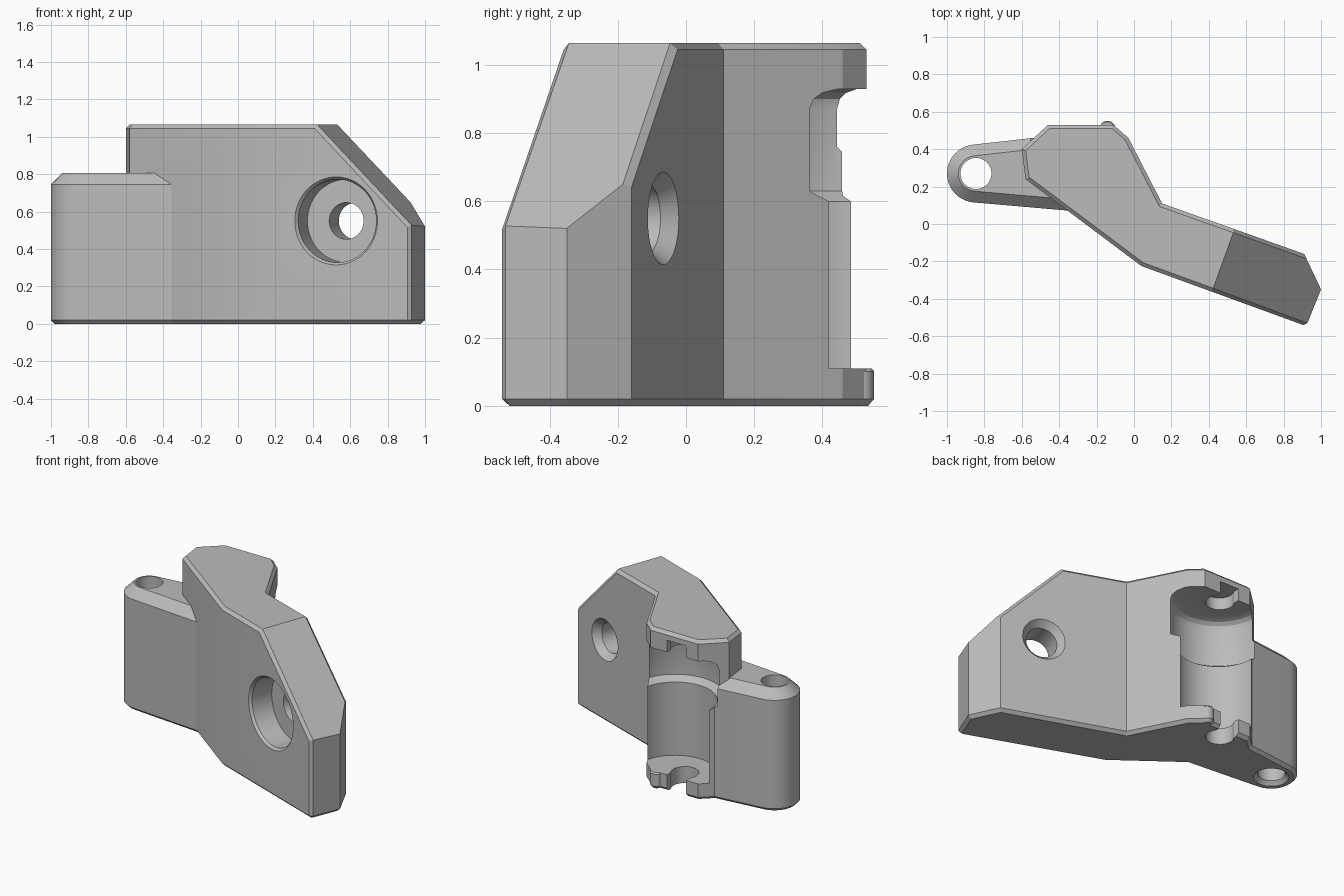
import bpy, bmesh
from math import sin, cos, pi, radians
from mathutils import Vector, Matrix

if "Cube" in bpy.data.objects:
    bpy.data.objects.remove(bpy.data.objects["Cube"], do_unlink=True)

grey = bpy.data.materials.new("plain grey")
grey.use_nodes = True
colour = (0.5, 0.5, 0.5, 1)
grey.diffuse_color = colour
grey.node_tree.nodes["Principled BSDF"].inputs["Base Color"].default_value = colour


def finish(bm, name):
    bmesh.ops.recalc_face_normals(bm, faces=bm.faces)
    mesh = bpy.data.meshes.new(name)
    bm.to_mesh(mesh)
    bm.free()
    mesh.materials.append(grey)
    ob = bpy.data.objects.new(name, mesh)
    bpy.context.collection.objects.link(ob)
    return ob


def prism(outline, z0, z1):
    bm = bmesh.new()
    base = bm.faces.new([bm.verts.new((x, y, z0)) for x, y in outline])
    top = bmesh.ops.extrude_face_region(bm, geom=[base])["geom"]
    moved = [v for v in top if isinstance(v, bmesh.types.BMVert)]
    bmesh.ops.translate(bm, verts=moved, vec=(0, 0, z1 - z0))
    bmesh.ops.recalc_face_normals(bm, faces=bm.faces)
    return bm


def chamfer(bm, edges, size):
    bmesh.ops.bevel(bm, geom=edges, offset=size, segments=1, profile=0.5,
                    affect='EDGES', clamp_overlap=False)


def level_edges(bm, z):
    return [e for e in bm.edges if all(abs(v.co.z - z) < 1e-4 for v in e.verts)]


def turned(name, profile, place, sides=64):
    """Solid of revolution from (radius, height) pairs."""
    bm = bmesh.new()
    rings = [[bm.verts.new((r * cos(2 * pi * i / sides), r * sin(2 * pi * i / sides), z))
              for i in range(sides)] for r, z in profile]
    for a, b in zip(rings, rings[1:]):
        for i in range(sides):
            j = (i + 1) % sides
            bm.faces.new((a[i], a[j], b[j], b[i]))
    bm.faces.new(rings[0])
    bm.faces.new(rings[-1])
    bm.transform(place)
    return finish(bm, name)


def combine(ob, tool, operation):
    mod = ob.modifiers.new("cut", 'BOOLEAN')
    mod.operation, mod.object, mod.solver = operation, tool, 'EXACT'
    graph = bpy.context.evaluated_depsgraph_get()
    mesh = bpy.data.meshes.new_from_object(ob.evaluated_get(graph))
    ob.modifiers.clear()
    ob.data = mesh
    bpy.data.objects.remove(tool, do_unlink=True)


# Angled main block with a sloping shoulder
TOP = 1.065
outline = [(-0.46, 0.53), (-0.11, 0.53), (-0.03, 0.46), (0.15, 0.11), (0.91, -0.16),
           (1.0, -0.35), (0.927, -0.53), (0.905, -0.54), (0.04, -0.225),
           (-0.58, 0.24), (-0.6, 0.4)]
along = Vector((cos(radians(20)), -sin(radians(20)), 0))
bm = prism(outline, 0, TOP)
cut = bmesh.ops.bisect_plane(bm, geom=bm.verts[:] + bm.edges[:] + bm.faces[:],
                             plane_co=along * 0.515 + Vector((0, 0, TOP)),
                             plane_no=along + Vector((0, 0, 1)), clear_outer=True)
rim = [g for g in cut["geom_cut"] if isinstance(g, bmesh.types.BMEdge)]
bmesh.ops.edgeloop_fill(bm, edges=rim)
bmesh.ops.recalc_face_normals(bm, faces=bm.faces)
sharp = [e for e in bm.edges if len(e.link_faces) == 2
         and e.calc_face_angle() > radians(70)
         and any(abs(f.normal.z) > 0.5 for f in e.link_faces)]
chamfer(bm, sharp, 0.02)
bracket = finish(bm, "bracket")

# Rounded side arm
centre = Vector((-0.845, 0.27))
arc = [(centre.x + 0.155 * cos(radians(a)), centre.y + 0.155 * sin(radians(a)))
       for a in range(96, 265, 8)]
bm = prism(arc + [(-0.3, 0.067), (-0.3, 0.3), (-0.48, 0.467)], 0, 0.805)
chamfer(bm, level_edges(bm, 0), 0.02)
chamfer(bm, level_edges(bm, 0.805), 0.06)
combine(bracket, finish(bm, "side_arm"), 'UNION')

# Rounded lip on the lower flange
lip = [(0.025, 0), (0.042, 0.02), (0.042, 0.1), (0.035, 0.11)]
combine(bracket, turned("flange_lip", lip, Matrix.Translation((-0.142, 0.51, 0))), 'UNION')

# Stepped barrel pocket at the back
pocket = [(0.254, 0.11), (0.254, 0.6), (0.3, 0.63), (0.3, 0.87),
          (0.29, 0.9), (0.27, 0.918), (0.235, 0.93)]
combine(bracket, turned("pocket", pocket, Matrix.Translation((-0.256, 0.48, 0)), 96), 'DIFFERENCE')

# Keyhole slots in the lower and upper flanges
for z0, z1 in ((-0.1, 0.2), (0.85, 1.01)):
    slot = [(-0.3 + 0.085 * cos(radians(a)), 0.44 + 0.085 * sin(radians(a)))
            for a in range(145, 396, 10)]
    slot += [(-0.23, 0.7), (-0.37, 0.7)]
    combine(bracket, finish(prism(slot, z0, z1), "slot"), 'DIFFERENCE')

# Pin hole through the arm
pin = [(0.125, -0.02), (0.083, 0.025), (0.083, 0.9)]
combine(bracket, turned("pin_hole", pin, Matrix.Translation((centre.x, centre.y, 0))), 'DIFFERENCE')

# Counterbored screw hole across the shoulder
inward = Vector((sin(radians(20)), cos(radians(20)), 0))
place = (Matrix.Translation((0.525, -0.4, 0.55))
         @ inward.to_track_quat('Z', 'Y').to_matrix().to_4x4())
screw = [(0.25, -0.02), (0.222, 0.015), (0.222, 0.16), (0.098, 0.16),
         (0.098, 0.31), (0.14, 0.36)]
combine(bracket, turned("screw_hole", screw, place), 'DIFFERENCE')

bpy.ops.object.select_all(action='DESELECT')
bracket.select_set(True)
bpy.context.view_layer.objects.active = bracket
bpy.ops.object.shade_smooth_by_angle(angle=radians(20))
